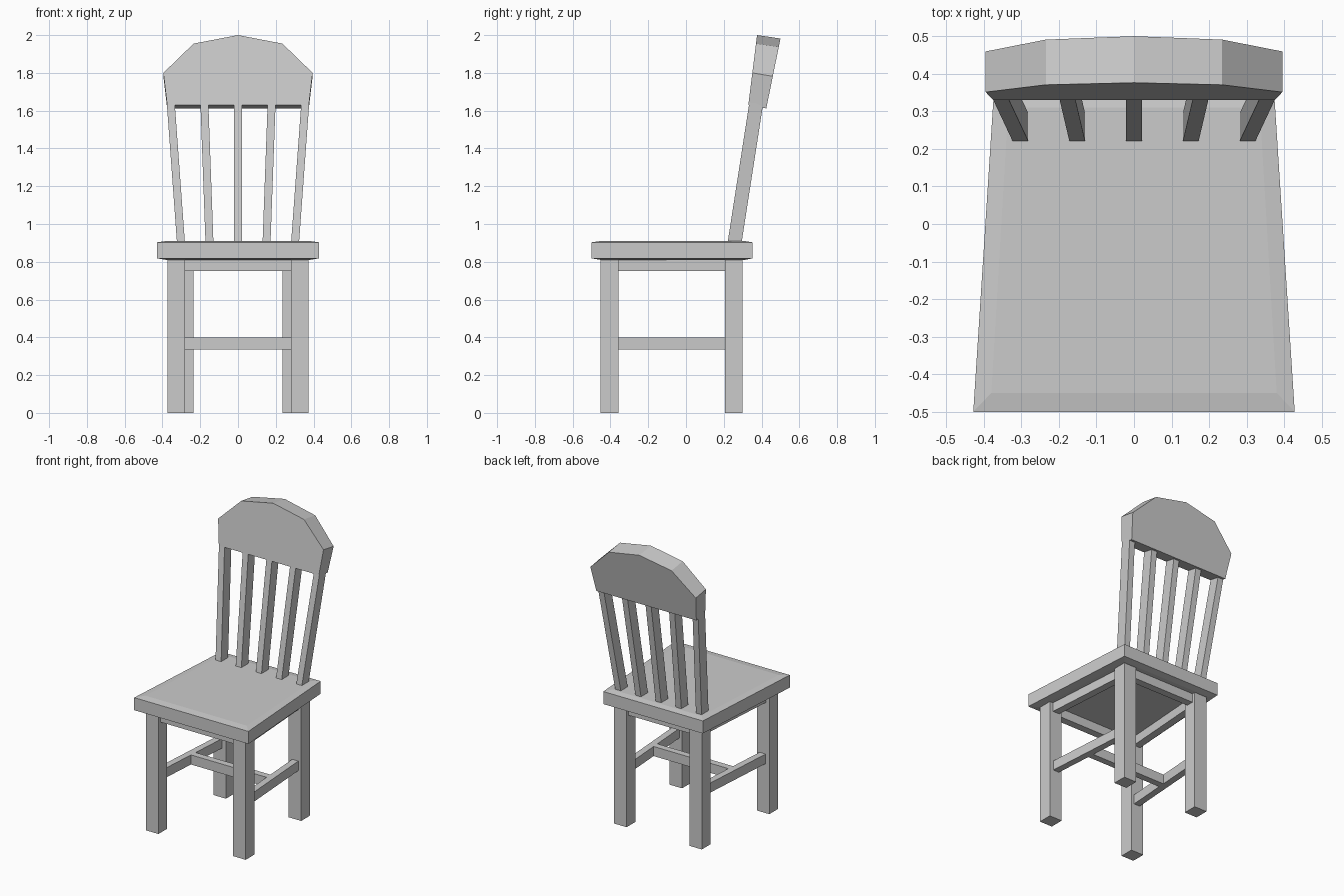
import bpy
import bmesh
from mathutils import Vector

if "Cube" in bpy.data.objects:
    bpy.data.objects.remove(bpy.data.objects["Cube"])


def loft(name, *rings):
    """Solid from matching point rings, closed at both ends."""
    bm = bmesh.new()
    loops = [[bm.verts.new(p) for p in ring] for ring in rings]
    n = len(loops[0])
    for a, b in zip(loops, loops[1:]):
        for i in range(n):
            j = (i + 1) % n
            bm.faces.new((a[i], a[j], b[j], b[i]))
    bm.faces.new(loops[0][::-1])
    bm.faces.new(loops[-1])
    bmesh.ops.recalc_face_normals(bm, faces=bm.faces)
    mesh = bpy.data.meshes.new(name)
    bm.to_mesh(mesh)
    bm.free()
    ob = bpy.data.objects.new(name, mesh)
    bpy.context.collection.objects.link(ob)
    return ob


def rect(x, y, z, w, d):
    """Horizontal rectangle centred on x, y."""
    return [(x + sx * w / 2, y + sy * d / 2, z)
            for sx, sy in ((-1, -1), (1, -1), (1, 1), (-1, 1))]


def rail(name, start, end, thick, z0, z1):
    """Flat rail running horizontally between two points."""
    a, b = Vector((*start, 0)), Vector((*end, 0))
    side = (b - a).normalized().cross(Vector((0, 0, 1))) * thick / 2
    ends = [[p + side * s + Vector((0, 0, z))
             for s, z in ((-1, z0), (1, z0), (1, z1), (-1, z1))] for p in (a, b)]
    return loft(name, *ends)


def trapezoid(xf, yf, xb, yb, z):
    return [(-xf, yf, z), (xf, yf, z), (xb, yb, z), (-xb, yb, z)]


# Seat with a slightly raised top panel
loft("seat",
     trapezoid(0.38, -0.45, 0.335, 0.31, 0.81),
     trapezoid(0.428, -0.50, 0.373, 0.353, 0.818),
     trapezoid(0.428, -0.50, 0.373, 0.353, 0.903),
     trapezoid(0.38, -0.45, 0.335, 0.31, 0.91))

# Legs, side aprons and side stretchers
FX, FY, BX, BY = 0.327, -0.405, 0.282, 0.253
for s, tag in ((-1, "left"), (1, "right")):
    for part, x, y in (("front_leg", FX, FY), ("back_leg", BX, BY)):
        loft(f"{part}_{tag}", rect(s * x, y, 0, 0.094, 0.094),
             rect(s * x, y, 0.815, 0.094, 0.094))
    rail(f"side_apron_{tag}", (s * FX, FY), (s * BX, BY), 0.05, 0.75, 0.815)
    rail(f"side_stretcher_{tag}", (s * FX, FY), (s * BX, BY), 0.045, 0.335, 0.40)

# Cross members
rail("front_apron", (-FX, FY), (FX, FY), 0.05, 0.75, 0.815)
rail("back_apron", (-BX, BY), (BX, BY), 0.05, 0.75, 0.815)
rail("cross_stretcher", (-0.304, -0.076), (0.304, -0.076), 0.045, 0.335, 0.40)

# Fanned, leaning back spindles
for i in range(5):
    k = (i - 2) / 2
    loft(f"spindle_{i + 1}", rect(k * 0.302, 0.257, 0.90, 0.042, 0.074),
         rect(k * 0.356, 0.372, 1.64, 0.042, 0.074))

# Tilted crest rail, thicker towards the top
half = [(0.375, 1.63), (0.395, 1.80), (0.235, 1.955)]
profile = half + [(0, 2.0)] + [(-x, z) for x, z in reversed(half)]
front = [(x, 0.33 + (z - 1.63) * 0.125, z) for x, z in profile]
back = [(x, 0.425 + (z - 1.63) * 0.203, z - 0.018) for x, z in profile]
loft("crest_rail", front, back)
